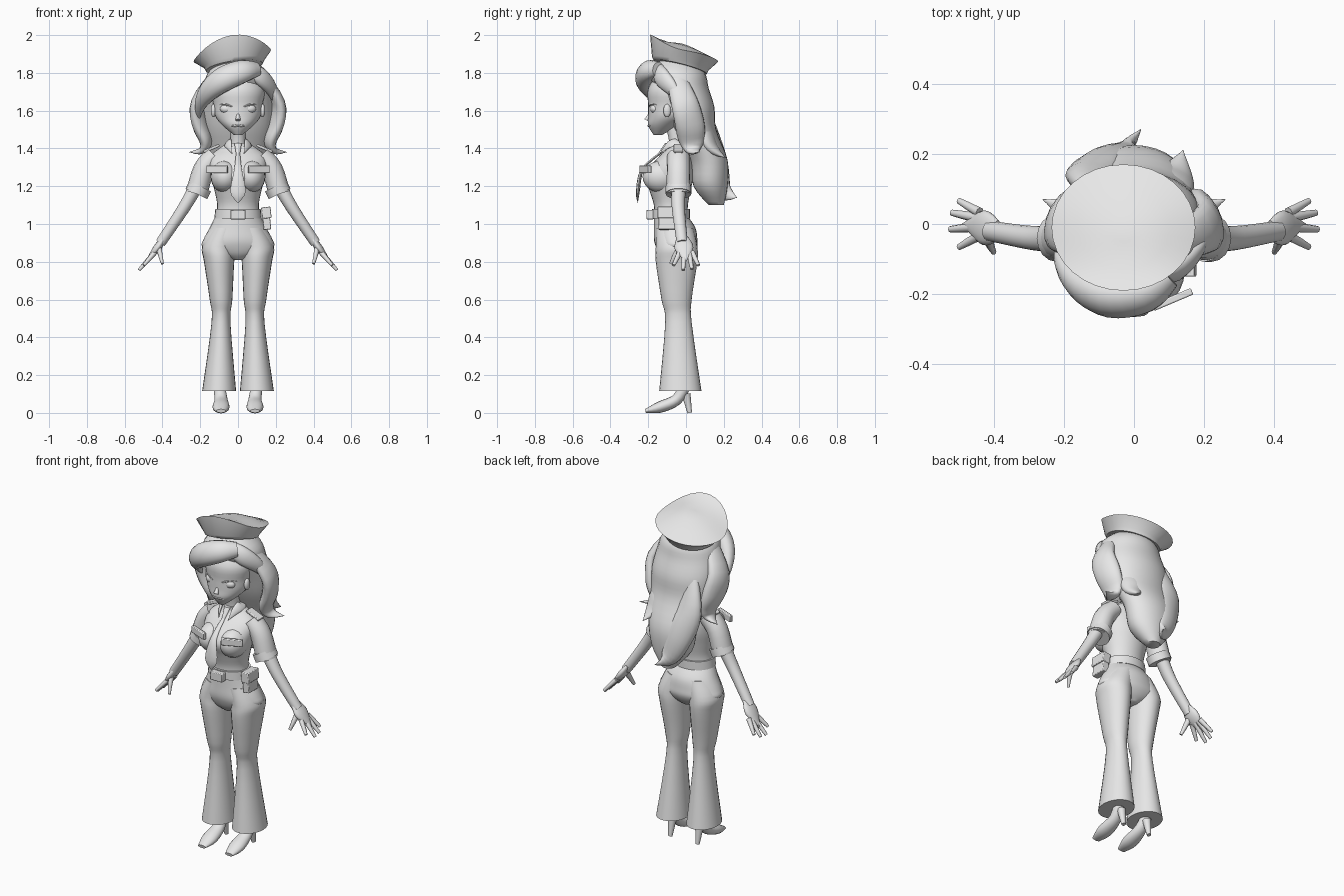
import bpy, bmesh, math
from mathutils import Vector, Matrix

cube = bpy.data.objects.get("Cube")
if cube:
    bpy.data.objects.remove(cube, do_unlink=True)

grey = bpy.data.materials.new("plain_grey")
grey.use_nodes = True
grey.diffuse_color = (.8, .8, .8, 1)
for node in grey.node_tree.nodes:
    if node.type == 'BSDF_PRINCIPLED':
        node.inputs["Base Color"].default_value = grey.diffuse_color

FORWARD, UPWARD = Vector((0, -1, 0)), Vector((0, 0, 1))
ARM_SIDE = Vector((1, 0, .5))


def finish(name, bm, mirror=False, bevel=0):
    bmesh.ops.recalc_face_normals(bm, faces=bm.faces)
    mesh = bpy.data.meshes.new(name)
    bm.to_mesh(mesh)
    bm.free()
    mesh.materials.append(grey)
    for poly in mesh.polygons:
        poly.use_smooth = True
    mesh.set_sharp_from_angle(angle=math.radians(50))
    obj = bpy.data.objects.new(name, mesh)
    bpy.context.collection.objects.link(obj)
    if bevel:
        modifier = obj.modifiers.new("Bevel", 'BEVEL')
        modifier.width, modifier.segments = bevel, 2
    if mirror:
        obj.modifiers.new("Mirror", 'MIRROR').use_mirror_merge = False


def spline(rows, steps=4):
    """Smooth curve through all rows, radii included."""
    result = []
    last = len(rows) - 1
    for i in range(last):
        before, start, end, after = (rows[min(max(k, 0), last)] for k in range(i - 1, i + 3))
        for step in range(steps):
            t = step / steps
            blended = []
            for a, b, c, d in zip(before, start, end, after):
                leave, arrive = (c - a) / 2, (d - b) / 2
                bend = 3 * (c - b) - 2 * leave - arrive
                twist = leave + arrive - 2 * (c - b)
                blended.append(b + t * (leave + t * (bend + t * twist)))
            result.append(blended)
    return result + [list(rows[-1])]


def skin(bm, rings):
    loops = [[bm.verts.new(point) for point in ring] for ring in rings]
    for low, high in zip(loops, loops[1:]):
        for i in range(len(low)):
            bm.faces.new((low[i - 1], low[i], high[i], high[i - 1]))
    bm.faces.new(loops[0])
    bm.faces.new(loops[-1])


def sweep(name, rows, out=None, sides=16, mirror=False):
    """Rows are x, y, z, width, depth. Rings lie level, or across the path if out is given."""
    rows = spline(rows)
    rings = []
    for i, (x, y, z, width, depth) in enumerate(rows):
        across, outward = Vector((1, 0, 0)), -FORWARD
        if out is not None:
            before, after = rows[max(i - 1, 0)], rows[min(i + 1, len(rows) - 1)]
            along = (Vector(after[:3]) - Vector(before[:3])).normalized()
            outward = (out - along * out.dot(along)).normalized()
            across = along.cross(outward)
        ring = []
        for k in range(sides):
            angle = k * math.tau / sides
            ring.append(Vector((x, y, z)) + across * max(width, .001) * math.cos(angle)
                        + outward * max(depth, .001) * math.sin(angle))
        rings.append(ring)
    bm = bmesh.new()
    skin(bm, rings)
    finish(name, bm, mirror)


def column(name, rows, sides=28):
    """Central upright part; rows are y, z, width, depth."""
    sweep(name, [(0, *row) for row in rows], sides=sides)


def strand(name, points, width, depth, out, end=None, sides=16, mirror=False):
    """Swells and tapers to a tip, or scales evenly towards end."""
    rows = []
    for i, point in enumerate(points):
        t = i / (len(points) - 1)
        scale = math.sin(math.pi * (.2 + .8 * t)) if end is None else 1 + (end - 1) * t
        rows.append((*point, width * scale, depth * scale))
    sweep(name, rows, Vector(out), sides, mirror)


def box(name, loc, size, tilt=0, turn=0, mirror=False):
    bm = bmesh.new()
    spin = Matrix.Rotation(turn, 4, 'Z') @ Matrix.Rotation(tilt, 4, 'Y')
    bmesh.ops.create_cube(bm, size=1, matrix=Matrix.Translation(loc) @ spin @ Matrix.Diagonal((*size, 1)))
    finish(name, bm, mirror, bevel=.004)


def ball(name, loc, size, mirror=False):
    bm = bmesh.new()
    bmesh.ops.create_uvsphere(bm, u_segments=20, v_segments=12, radius=1,
                              matrix=Matrix.Translation(loc) @ Matrix.Diagonal((*size, 1)))
    finish(name, bm, mirror)


def face_line(name, inner, outer, height, arch, centre, radius, thickness):
    """Thin line that follows the curve of the face."""
    points = []
    for i in range(5):
        t = i / 4
        x = inner + (outer - inner) * t
        points.append((x, centre - math.sqrt(radius ** 2 - x ** 2), height + arch * math.sin(math.pi * t)))
    strand(name, points, thickness, thickness, FORWARD, sides=6, mirror=True)


# Flared trousers
sweep("trouser_leg", [(.1, -.03, .115, .09, .112), (.09, -.04, .48, .05, .07), (.09, -.05, .6, .06, .08),
                      (.1, -.05, .8, .08, .11), (.1, -.05, .88, .09, .11), (.06, -.06, .98, .08, .1)],
      sides=24, mirror=True)
column("hips", [(-.05, .81, .03, .06), (-.05, .84, .13, .09), (-.05, .88, .19, .11), (-.055, .92, .182, .115),
                (-.06, .98, .15, .11), (-.08, 1.04, .12, .09)])

# Heeled shoes
sweep("shoe", [(.1, 0, .15, .03, .03), (.09, -.05, .07, .035, .03), (.09, -.14, .03, .045, .03),
               (.09, -.215, .01, .025, .01)], out=UPWARD + FORWARD, mirror=True)
strand("shoe_heel", [(.09, .02, 0), (.09, 0, .1)], .012, .012, FORWARD, end=2, mirror=True)

# Shirt
column("shirt", [(-.08, 1.03, .12, .09), (-.08, 1.1, .11, .09), (-.085, 1.18, .125, .11),
                 (-.09, 1.26, .145, .13), (-.06, 1.35, .15, .09), (-.04, 1.4, .1, .06), (-.05, 1.43, .05, .05)])
ball("bust", (.07, -.13, 1.25), (.075, .1, .085), mirror=True)
shoulder, sleeve_end = Vector((.12, -.04, 1.36)), Vector((.22, -.04, 1.16))
strand("sleeve", [shoulder, (.18, -.04, 1.29), sleeve_end], .06, .055, ARM_SIDE, end=1.05, mirror=True)
strand("sleeve_cuff", [shoulder.lerp(sleeve_end, .8), sleeve_end], .068, .064, ARM_SIDE, end=1, mirror=True)
strand("collar", [(0, 0, 1.43), (.05, -.04, 1.43), (.05, -.09, 1.42), (.03, -.14, 1.37)], .03, .01,
       (.7, -.5, .5), mirror=True)
box("epaulette", (.14, -.04, 1.4), (.09, .05, .015), tilt=.4, mirror=True)
box("pocket_flap", (.11, -.215, 1.29), (.12, .02, .04), turn=.4, mirror=True)
column("necktie_knot", [(-.1, 1.43, .02, .01), (-.14, 1.37, .01, .01)], sides=8)
column("necktie", [(-.13, 1.38, .01, .01), (-.23, 1.29, .02, .01), (-.255, 1.17, .04, .01),
                   (-.255, 1.11, 0, 0)], sides=8)

# Belt and pouch
column("belt", [(-.08, 1.03, .125, .1), (-.08, 1.08, .12, .1)])
box("belt_buckle", (0, -.19, 1.05), (.08, .04, .05))
box("pouch", (.15, -.1, 1.03), (.04, .09, .12), tilt=-.1)
box("pouch_flap", (.15, -.1, 1.06), (.05, .1, .06), tilt=-.1)

# Arms and hands
strand("arm", [(.14, -.04, 1.33), (.22, -.04, 1.2), (.29, -.04, 1.08), (.41, -.02, .9)], .045, .042,
       ARM_SIDE, end=.65, mirror=True)
strand("palm", [(.39, -.02, .93), (.43, -.01, .87), (.49, 0, .8)], .052, .022, ARM_SIDE, mirror=True)
for finger, y in zip(("little", "ring", "middle", "index"), (.066, .032, -.015, -.066)):
    knuckle = Vector((.44, y / 2, .85))
    lift = 6 * y ** 2
    tip = Vector((.525 - lift, y, .755 + lift))
    strand(finger + "_finger", [knuckle, knuckle.lerp(tip, .6), tip], .015, .014, ARM_SIDE,
           end=.6, sides=8, mirror=True)
strand("thumb", [(.42, -.03, .88), (.41, -.06, .83), (.4, -.08, .79)], .018, .016, ARM_SIDE,
       end=.5, sides=8, mirror=True)

# Head and face
column("neck", [(-.04, 1.38, .05, .05), (-.05, 1.44, .04, .04), (-.07, 1.53, .04, .04)])
column("head", [(-.15, 1.47, .02, .02), (-.12, 1.52, .08, .08), (-.09, 1.57, .12, .11),
                (-.08, 1.63, .13, .12), (-.07, 1.72, .14, .13), (-.05, 1.82, .07, .08)], sides=32)
strand("nose", [(0, -.19, 1.59), (0, -.21, 1.55)], .005, .004, FORWARD, end=3, sides=10)
ball("ear", (.13, -.1, 1.6), (.014, .02, .035), mirror=True)
ball("eye", (.06, -.165, 1.61), (.035, .025, .025), mirror=True)
face_line("eyelash", .03, .12, 1.62, .015, -.07, .13, .005)
face_line("eyebrow", .03, .11, 1.67, .012, -.07, .13, .004)
face_line("lips", 0, .04, 1.52, 0, -.12, .08, .006)

# Hair: main mass, side locks, fringe and curled ends
column("hair", [(-.05, 1.87, .08, .08), (-.05, 1.8, .16, .15), (-.02, 1.72, .18, .14), (.02, 1.62, .19, .13),
                (.05, 1.5, .18, .11), (.12, 1.34, .15, .1), (.13, 1.2, .12, .09), (.16, 1.1, .04, .04)])
strand("side_lock", [(.12, -.06, 1.8), (.21, -.01, 1.65), (.2, .02, 1.53), (.17, .03, 1.44), (.19, .04, 1.39),
                     (.26, .07, 1.38)], .08, .04, ARM_SIDE + UPWARD / 2, mirror=True)
strand("fringe", [(.1, -.15, 1.82), (.03, -.2, 1.81), (-.07, -.21, 1.77), (-.15, -.17, 1.71),
                  (-.2, -.1, 1.63), (-.21, -.03, 1.54)], .068, .055, (-.3, -.9, .3))
strand("parted_lock", [(.05, -.15, 1.83), (.12, -.13, 1.78), (.18, -.07, 1.71), (.21, 0, 1.6)],
       .05, .03, (.5, -.8, .3))
strand("back_lock", [(-.1, .09, 1.62), (-.12, .14, 1.45), (-.08, .18, 1.3), (-.03, .21, 1.17),
                     (.02, .27, 1.14)], .08, .045, (0, .8, -.4))
strand("short_back_lock", [(.07, .05, 1.62), (.1, .1, 1.48), (.12, .14, 1.4), (.14, .21, 1.35)],
       .07, .04, (.3, .8, .5))

# Peaked cap, raised at the front and tilted to one side
band, lining, rim, crown, centre = rings = [[] for _ in range(5)]
for k in range(32):
    c, s = math.cos(k * math.tau / 32), math.sin(k * math.tau / 32)
    peak = .08 * min(s, 0) ** 2 - .03 * s
    lean = .02 * c - .035 * s
    band.append((-.02 + .15 * c, -.03 + .14 * s, 1.83 + lean))
    lining.append((-.02 + .16 * c, -.03 + .15 * s, 1.85 + lean))
    rim.append((-.03 + .205 * c, -.01 + .18 * s, 1.89 + peak + .03 * c))
    crown.append((-.03 + .13 * c, -.01 + .12 * s, 1.925 + lean))
    centre.append((-.03 + .04 * c, -.01 + .04 * s, 1.945 + lean / 3))
bm = bmesh.new()
skin(bm, rings)
finish("cap", bm)
